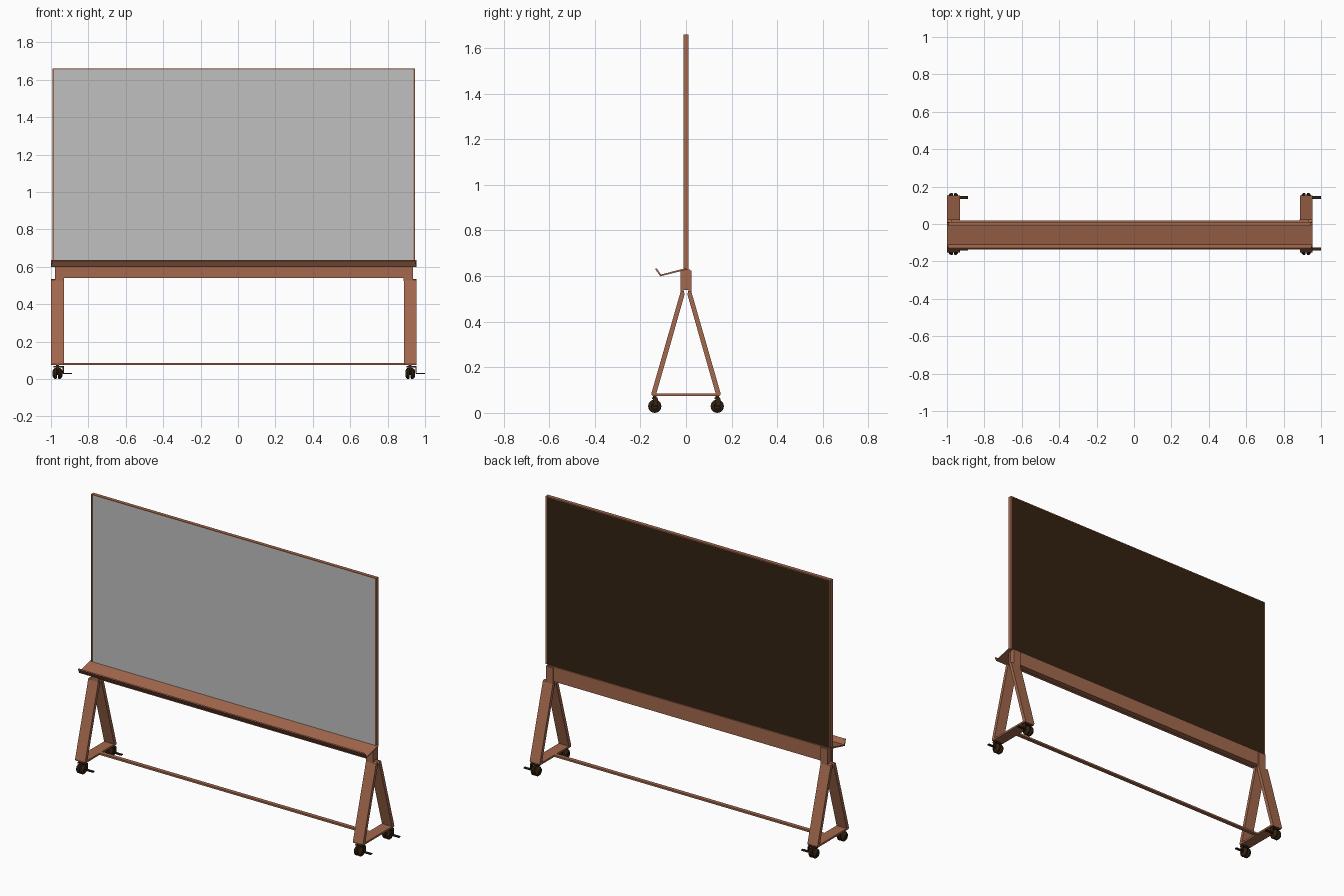
import bpy, bmesh, math

if "Cube" in bpy.data.objects:
    bpy.data.objects.remove(bpy.data.objects["Cube"])

CX = -0.0225  # board centre; the brake levers stick out on the +x side


def material(name, rgb):
    m = bpy.data.materials.new(name)
    m.diffuse_color = (*rgb, 1)
    m.use_nodes = True
    m.node_tree.nodes["Principled BSDF"].inputs["Base Color"].default_value = m.diffuse_color
    return m


WOOD = material("brown wood", (0.37, 0.14, 0.075))
WHITE = material("writing surface grey", (0.53, 0.53, 0.53))
DARK = material("dark brown", (0.034, 0.016, 0.006))


def add(name, verts, faces, mat):
    me = bpy.data.meshes.new(name)
    me.from_pydata(verts, [], faces)
    bm = bmesh.new()
    bm.from_mesh(me)
    bmesh.ops.recalc_face_normals(bm, faces=bm.faces)
    bm.to_mesh(me)
    bm.free()
    me.materials.append(mat)
    ob = bpy.data.objects.new(name, me)
    bpy.context.collection.objects.link(ob)
    return ob


def extrude_x(name, profile, x0, x1, mat):
    """Closed (y, z) profile extruded from x0 to x1."""
    n = len(profile)
    verts = [(x, y, z) for x in (x0, x1) for y, z in profile]
    faces = [(i, (i + 1) % n, (i + 1) % n + n, i + n) for i in range(n)]
    faces += [tuple(range(n)), tuple(range(n, 2 * n))]
    return add(name, verts, faces, mat)


def box(name, x0, x1, y0, y1, z0, z1, mat):
    return extrude_x(name, [(y0, z0), (y1, z0), (y1, z1), (y0, z1)], x0, x1, mat)


def lathe_x(name, profile, cx, cy, cz, mat, n=20):
    """(x, radius) profile turned around an axle along x."""
    verts, faces = [], []
    for x, r in profile:
        for k in range(n):
            a = 2 * math.pi * k / n
            verts.append((cx + x, cy + r * math.cos(a), cz + r * math.sin(a)))
    for j in range(len(profile) - 1):
        for k in range(n):
            l = (k + 1) % n
            faces.append((j * n + k, j * n + l, (j + 1) * n + l, (j + 1) * n + k))
    faces += [tuple(range(n)), tuple(range(len(verts) - n, len(verts)))]
    return add(name, verts, faces, mat)


# board: frame bars around a core with a front and a back panel
L, R = CX - 0.968, CX + 0.968
Z0, Z1, T = 0.63, 1.66, 0.008
for side, x0, x1 in (("left", L, L + T), ("right", R - T, R)):
    box("frame_" + side, x0, x1, -0.011, 0.011, Z0, Z1, WOOD)
box("frame_top", L + T, R - T, -0.011, 0.011, Z1 - 0.005, Z1, WOOD)
box("front_panel", L + T, R - T, -0.010, 0.0, Z0, Z1 - 0.005, WHITE)
box("back_panel", L + T, R - T, 0.0, 0.010, Z0, Z1 - 0.005, DARK)

# rail under the board
box("lower_rail", CX - 0.955, CX + 0.955, -0.018, 0.018, 0.54, 0.63, WOOD)

# pen tray with a turned-up lip whose ends are trimmed at a slant
tray = extrude_x("pen_tray", [(0.0, 0.627), (-0.113, 0.599), (-0.135, 0.631), (-0.129, 0.635),
                              (-0.110, 0.607), (0.0, 0.635)], CX - 0.977, CX + 0.977, WOOD)
for v in tray.data.vertices:
    if v.co.y < -0.12:
        v.co.x -= math.copysign(0.008, v.co.x - CX)

# end frames: posts, splayed legs and foot plates
for end, s in (("left", -1), ("right", 1)):
    x0, x1 = sorted((CX + s * 0.9775, CX + s * 0.909))
    p0, p1 = sorted((CX + s * 0.957, CX + s * 0.908))
    for pos, d in (("front", -1), ("back", 1)):
        ya, yb = sorted((d * 0.010, d * 0.025))
        box(f"{pos}_{end}_post", p0, p1, ya, yb, 0.525, 0.625, WOOD)
        extrude_x(f"{pos}_{end}_leg", [(d * 0.152, 0.085), (d * 0.149, 0.075), (d * 0.132, 0.078),
                                       (d * 0.006, 0.520), (d * 0.010, 0.535), (d * 0.024, 0.530)],
                  x0, x1, WOOD)
    box(f"{end}_foot_plate", x0, x1, -0.145, 0.145, 0.075, 0.086, WOOD)

# long bar joining the feet
box("stretcher_bar", CX - 0.91, CX + 0.91, -0.012, 0.012, 0.075, 0.086, WOOD)

# casters: twin rounded wheels, hub, stem, fork and brake lever
for end, s in (("left", -1), ("right", 1)):
    for pos, y in (("front", -0.137), ("back", 0.137)):
        cx, r = CX + s * 0.943, 0.029
        tag = f"{pos}_{end}_caster"
        for side, d in (("a", -1), ("b", 1)):
            lathe_x(f"{tag}_wheel_{side}", [(d * 0.003, 0.024), (d * 0.006, r), (d * 0.015, r),
                                            (d * 0.022, 0.023), (d * 0.026, 0.015), (d * 0.022, 0.013)],
                    cx, y, r, DARK)
        lathe_x(tag + "_hub", [(-0.025, 0.007), (0.027, 0.007)], cx, y, r, DARK, 12)
        box(tag + "_stem", cx - 0.008, cx + 0.008, y - 0.008, y + 0.008, 0.03, 0.076, DARK)
        box(tag + "_mount", cx - 0.02, cx + 0.034, y - 0.012, y + 0.012, 0.062, 0.068, DARK)
        box(tag + "_fork", cx + 0.028, cx + 0.034, y - 0.007, y + 0.014, 0.028, 0.064, DARK)
        box(tag + "_brake_lever", cx + 0.030, cx + 0.079, y - 0.004, y + 0.012, 0.026, 0.032, DARK)
